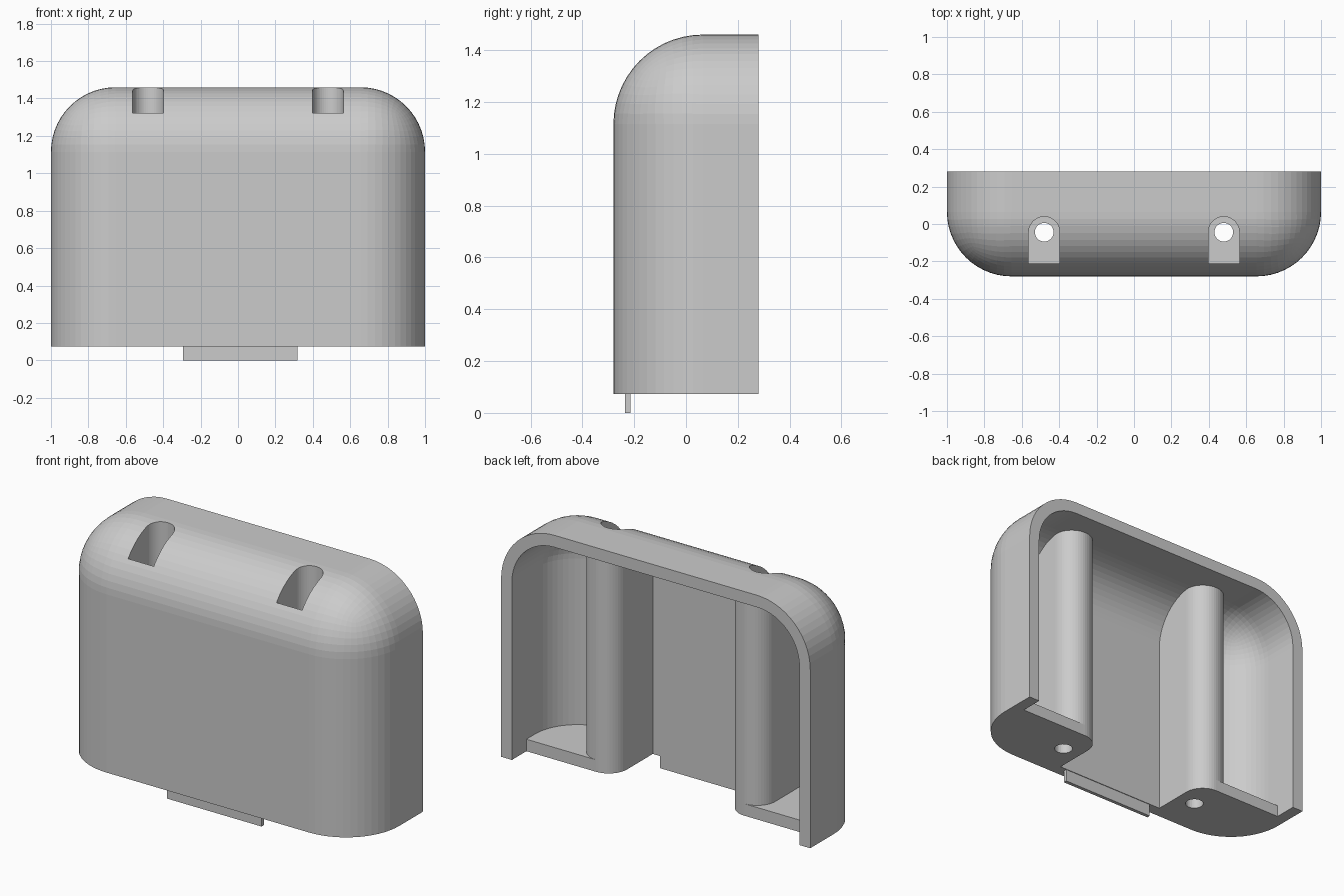
import bpy, bmesh
from math import radians, cos, sin

if "Cube" in bpy.data.objects:
    bpy.data.objects.remove(bpy.data.objects["Cube"])

FRONT, BACK, BOTTOM, TOP = -0.28, 0.28, 0.073, 1.46
WALL, RADIUS = 0.07, 0.345
POST_X, POST_Y, POST_R = 0.48, 0.028, 0.118   # screw posts
WELL_Y, WELL_R = -0.044, 0.083                # screw wells inside the posts


def make_object(name, bm):
    bmesh.ops.recalc_face_normals(bm, faces=bm.faces)
    mesh = bpy.data.meshes.new(name)
    bm.to_mesh(mesh)
    bm.free()
    obj = bpy.data.objects.new(name, mesh)
    bpy.context.collection.objects.link(obj)
    return obj


def box_bm(x0, x1, y0, y1, z0, z1):
    bm = bmesh.new()
    bmesh.ops.create_cube(bm, size=1)
    for v in bm.verts:
        v.co = (x1 if v.co.x > 0 else x0,
                y1 if v.co.y > 0 else y0,
                z1 if v.co.z > 0 else z0)
    return bm


def rounded_block(name, x, y0, y1, z0, z1, radius):
    """Block with rounded front uprights and rounded front/left/right top edges."""
    bm = box_bm(-x, x, y0, y1, z0, z1)
    picked = []
    for e in bm.edges:
        mid = (e.verts[0].co + e.verts[1].co) / 2
        front, top, side = mid.y < y0 + 1e-4, mid.z > z1 - 1e-4, abs(mid.x) > x - 1e-4
        if front + top + side == 2:
            picked.append(e)
    bmesh.ops.bevel(bm, geom=picked, offset=radius, segments=14,
                    profile=0.5, affect='EDGES', clamp_overlap=False)
    return make_object(name, bm)


def prism(name, points, z0, z1):
    bm = bmesh.new()
    face = bm.faces.new([bm.verts.new((x, y, z0)) for x, y in points])
    top = bmesh.ops.extrude_face_region(bm, geom=[face])["geom"]
    for v in top:
        if isinstance(v, bmesh.types.BMVert):
            v.co.z = z1
    return make_object(name, bm)


def arc(cx, cy, r, a0, a1, n):
    return [(cx + r * cos(radians(a0 + (a1 - a0) * i / n)),
             cy + r * sin(radians(a0 + (a1 - a0) * i / n))) for i in range(n + 1)]


def cut(target, cutter):
    cutter.hide_render = True
    mod = target.modifiers.new("cut", 'BOOLEAN')
    mod.operation, mod.solver, mod.object = 'DIFFERENCE', 'EXACT', cutter
    bpy.context.view_layer.objects.active = target
    bpy.ops.object.modifier_apply(modifier=mod.name)
    bpy.data.objects.remove(cutter)


def slot(cx, cy, r, front):
    """U-shaped outline, rounded at the back and flat at the front."""
    return [(cx + r, front)] + arc(cx, cy, r, 0, 180, 24) + [(cx - r, front)]


# Outer housing and the hollow inside it
shell = rounded_block("housing", 1, FRONT, BACK, BOTTOM, TOP, RADIUS)
cavity = rounded_block("cavity", 1 - WALL, FRONT + WALL, 1, -1, TOP - WALL, RADIUS - WALL)

# Leave screw posts and floor plates standing in the hollow, flush at the back
for s in (-1, 1):
    floor = [(POST_X, -1), (POST_X, POST_Y + POST_R), (2, POST_Y + POST_R), (2, -1)]
    cut(cavity, prism("post", slot(s * POST_X, POST_Y, POST_R, -1), -2, 2))
    cut(cavity, prism("floor_plate", [(s * x, y) for x, y in floor], -2, BOTTOM + WALL))
cut(shell, cavity)

# Deep screw wells down the posts, with a through hole in each floor
for s in (-1, 1):
    cut(shell, prism("well", slot(s * POST_X, WELL_Y, WELL_R, -0.211), BOTTOM + WALL, 2))
    cut(shell, prism("screw_hole", arc(s * POST_X, WELL_Y, 0.05, 0, 348.75, 31), -1, 1))

# Locating tab under the front wall
make_object("locating_tab", box_bm(-0.295, 0.317, -0.235, -0.214, 0, 0.078))
